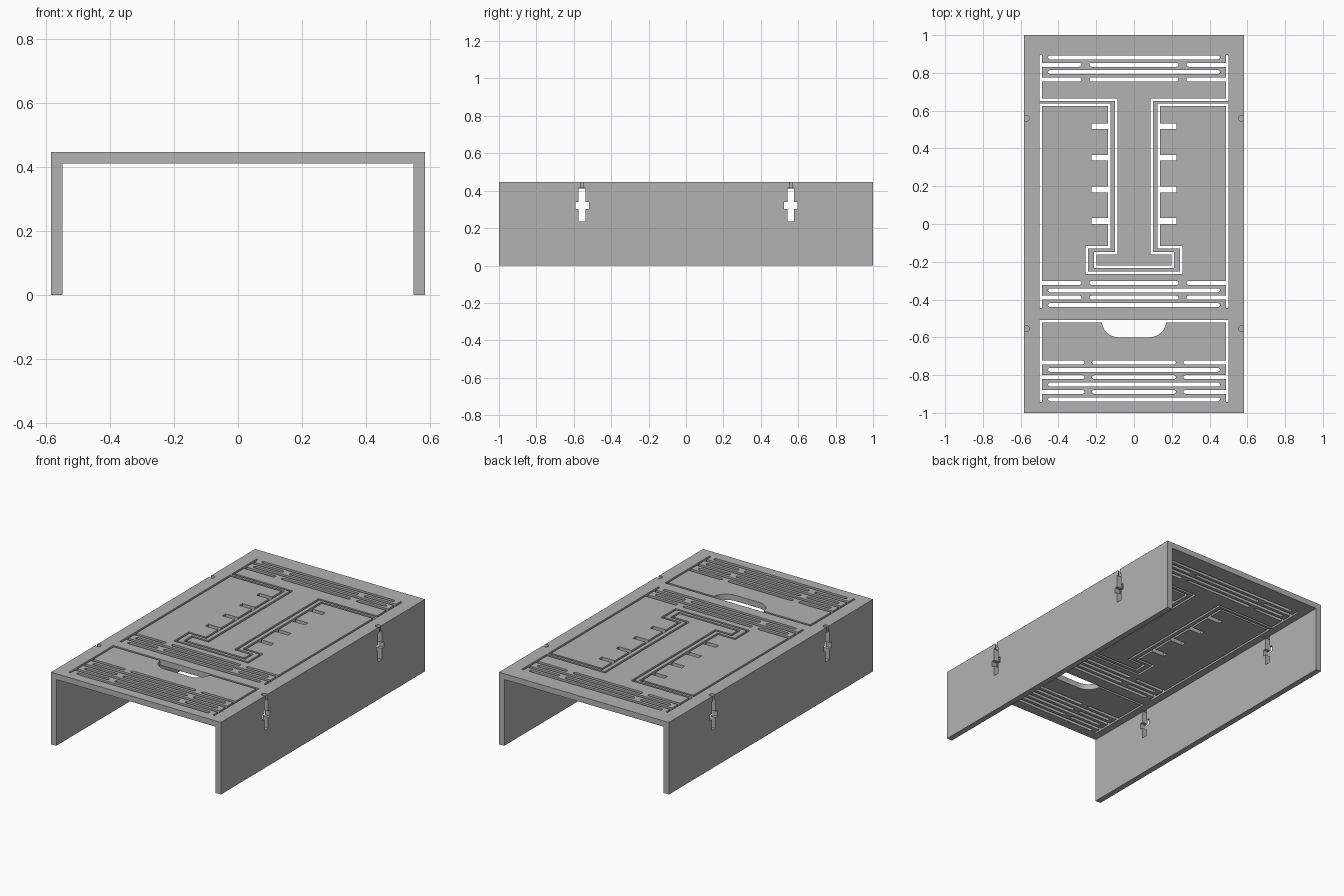
import bpy, bmesh, math

cube = bpy.data.objects.get("Cube")
if cube:
    bpy.data.objects.remove(cube, do_unlink=True)

HALF_W, HEIGHT, WALL = 0.583, 0.447, 0.036
SLIT, SLOT = 0.013, 0.021          # narrow slit and hinge slot widths
EDGE = 0.494                       # slits beside the hinged panels

gray = bpy.data.materials.new("plain gray")
gray.use_nodes = True
gray.diffuse_color = (0.45, 0.45, 0.45, 1)
gray.node_tree.nodes["Principled BSDF"].inputs["Base Color"].default_value = (0.45, 0.45, 0.45, 1)


def prism(bm, points, start, depth):
    """Extrude a closed outline of 3D points along a vector."""
    face = bm.faces.new([bm.verts.new(p) for p in points])
    out = bmesh.ops.extrude_face_region(bm, geom=[face])["geom"]
    verts = [v for v in out if isinstance(v, bmesh.types.BMVert)]
    bmesh.ops.translate(bm, verts=verts, vec=depth)
    bmesh.ops.translate(bm, verts=list(face.verts) + verts, vec=start)


def flat_cut(bm, outline):
    """Vertical cut through the top plate."""
    prism(bm, [(x, y, 0) for x, y in outline], (0, 0, 0.35), (0, 0, 0.15))


def rect(bm, x0, x1, y0, y1):
    flat_cut(bm, [(x0, y0), (x1, y0), (x1, y1), (x0, y1)])


def path_cut(bm, points, w=SLIT):
    """Slit following a right-angled path."""
    h = w / 2
    for (ax, ay), (bx, by) in zip(points, points[1:]):
        rect(bm, min(ax, bx) - h, max(ax, bx) + h, min(ay, by) - h, max(ay, by) + h)


def round_slot(bm, x0, x1, y):
    """Slot with round ends."""
    r = SLOT / 2
    arc = [math.radians(-90 + 30 * i) for i in range(7)]
    right = [(x1 - r + r * math.cos(a), y + r * math.sin(a)) for a in arc]
    left = [(x0 + r - r * math.cos(a), y - r * math.sin(a)) for a in arc]
    flat_cut(bm, right + left)


def hinge(bm, rows, first_full, inner, outer):
    """Rows alternate between one long slot and three short ones."""
    for i, y in enumerate(rows):
        if (i % 2 == 0) == first_full:
            round_slot(bm, -0.455, 0.455, y)
        else:
            round_slot(bm, -inner, inner, y)
            round_slot(bm, -EDGE, -outer, y)
            round_slot(bm, outer, EDGE, y)


def finish(name, bm):
    bmesh.ops.recalc_face_normals(bm, faces=bm.faces)
    mesh = bpy.data.meshes.new(name)
    bm.to_mesh(mesh)
    bm.free()
    mesh.materials.append(gray)
    obj = bpy.data.objects.new(name, mesh)
    bpy.context.collection.objects.link(obj)
    return obj


# Channel: top plate and two side walls
bm = bmesh.new()
w, i, t = HALF_W, HALF_W - WALL, HEIGHT - WALL
profile = [(-w, 0), (-i, 0), (-i, t), (i, t), (i, 0), (w, 0), (w, HEIGHT), (-w, HEIGHT)]
prism(bm, [(x, 0, z) for x, z in profile], (0, -1, 0), (0, 2, 0))
channel = finish("slotted_channel", bm)

# Hinge slots in three groups
cut = bmesh.new()
pitch = 0.039
hinge(cut, [0.882 - pitch * k for k in range(4)], True, 0.236, 0.278)
hinge(cut, [-0.312 - pitch * k for k in range(4)], False, 0.236, 0.278)
hinge(cut, [-0.733 - pitch * k for k in range(6)], False, 0.222, 0.262)

# Nested slits around the central tongue
inner = [(-EDGE, 0.889), (-EDGE, 0.659), (-0.095, 0.659), (-0.095, -0.156),
         (-0.205, -0.156), (-0.205, -0.226)]
outer = [(-EDGE, -0.437), (-EDGE, 0.631), (-0.132, 0.631), (-0.132, -0.124),
         (-0.249, -0.124), (-0.249, -0.257)]
for half in (inner, outer):
    path_cut(cut, half + [(-x, y) for x, y in reversed(half)])

# Short side branches off the outer slit
for k in range(4):
    y = 0.517 - 0.167 * k
    for x0, x1 in ((-0.225, -0.13), (0.13, 0.225)):
        rect(cut, x0, x1, y - 0.015, y + 0.015)

# Front flap slit and finger opening
path_cut(cut, [(-EDGE, -0.937), (-EDGE, -0.514), (EDGE, -0.514), (EDGE, -0.937)])
arc = [math.radians(9 * k) for k in range(11)]
right = [(0.08 + 0.09 * math.cos(a), -0.515 - 0.085 * math.sin(a)) for a in arc]
flat_cut(cut, right + [(-x, y) for x, y in reversed(right)])

# Cross-shaped wall holes with a round bore from above
cross = [(0.0185, 0.235), (0.0185, 0.302), (0.037, 0.302), (0.037, 0.34),
         (0.0185, 0.34), (0.0185, 0.414)]
cross += [(-y, z) for y, z in reversed(cross)]
for side in (-1, 1):
    for y in (-0.555, 0.56):
        prism(cut, [(0, y + a, z) for a, z in cross], (side * 0.575 - 0.05, 0, 0), (0.1, 0, 0))
        ring = [math.tau * k / 24 for k in range(24)]
        prism(cut, [(side * 0.569 + 0.0155 * math.cos(a), y + 0.0155 * math.sin(a), 0)
                    for a in ring], (0, 0, 0.28), (0, 0, 0.2))
cutter = finish("slot_cutter", cut)
cutter.hide_render = True

# Cut all slots, then remove the cutter
mod = channel.modifiers.new("slots", "BOOLEAN")
mod.operation = "DIFFERENCE"
mod.solver = "EXACT"
mod.use_self = True
mod.object = cutter
bpy.context.view_layer.objects.active = channel
channel.select_set(True)
bpy.ops.object.modifier_apply(modifier=mod.name)
bpy.data.objects.remove(cutter, do_unlink=True)
bpy.ops.object.shade_smooth_by_angle(angle=math.radians(30))
